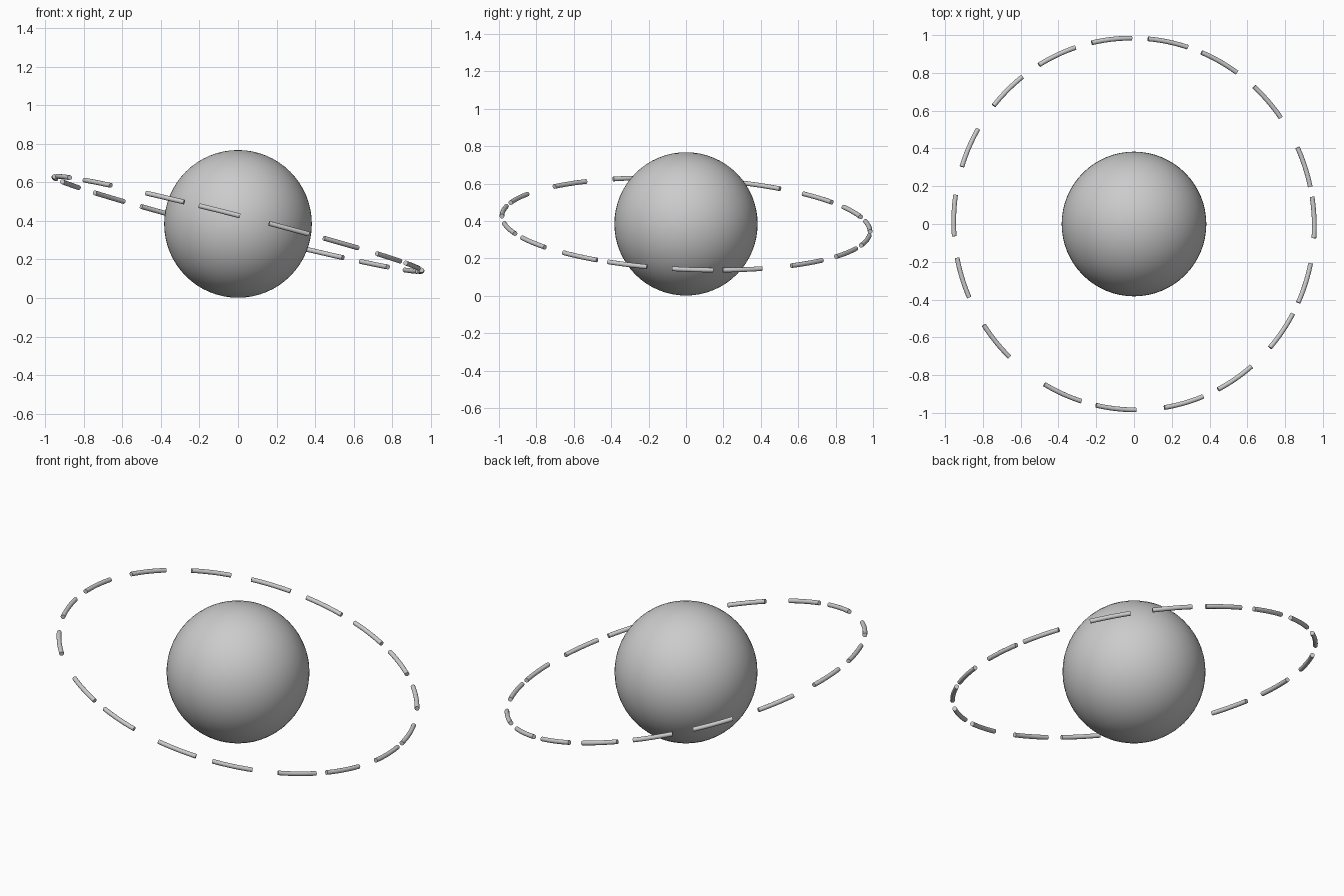
import bpy
from math import radians, cos, sin
from mathutils import Vector

if "Cube" in bpy.data.objects:
    bpy.data.objects.remove(bpy.data.objects["Cube"])

CENTRE = Vector((0, 0, 0.384))
RING_R = 0.985
TUBE_R = 0.0125
HALF_ARC = radians(6.4)
NORMAL = Vector((0.255, 0.045, 1)).normalized()

# Central ball
bpy.ops.mesh.primitive_uv_sphere_add(segments=64, ring_count=32, radius=0.383, location=CENTRE)
ball = bpy.context.object
ball.name = "ball"
bpy.ops.object.shade_smooth()


def ring_dash(name, azimuth):
    """Short bent rod on the tilted ring, centred at the given compass angle seen from above."""
    a = radians(azimuth)
    out = Vector((cos(a), sin(a), -0.255 * cos(a) - 0.045 * sin(a))).normalized()
    along = NORMAL.cross(out)
    steps, sides = 8, 16
    verts, faces = [], []
    for i in range(steps + 1):
        t = HALF_ARC * (2 * i / steps - 1)
        radial = out * cos(t) + along * sin(t)
        for j in range(sides):
            b = radians(360 * j / sides)
            verts.append(CENTRE + radial * (RING_R + TUBE_R * cos(b)) + NORMAL * TUBE_R * sin(b))
    for i in range(steps):
        for j in range(sides):
            k = (j + 1) % sides
            faces.append((i * sides + j, i * sides + k, (i + 1) * sides + k, (i + 1) * sides + j))
    # Flat end caps
    faces.append(tuple(reversed(range(sides))))
    faces.append(tuple(range(steps * sides, (steps + 1) * sides)))
    mesh = bpy.data.meshes.new(name)
    mesh.from_pydata(verts, [], faces)
    # Ring sections run clockwise along the path, so turn the faces outward
    mesh.flip_normals()
    obj = bpy.data.objects.new(name, mesh)
    bpy.context.collection.objects.link(obj)
    bpy.ops.object.select_all(action='DESELECT')
    obj.select_set(True)
    bpy.context.view_layer.objects.active = obj
    bpy.ops.object.shade_smooth_by_angle(angle=radians(40))


# Unevenly spaced dashes of the orbit ring
AZIMUTHS = [79.4, 62.2, 42.4, 18.5, 2.1, -19.1, -35.9, -56.8, -74.4,
            -95.6, -112.9, -139.6, -162.6, 177.3, 155.1, 133.5, 114.6, 96.9]
for n, az in enumerate(AZIMUTHS, 1):
    ring_dash(f"orbit_dash_{n:02d}", az)
